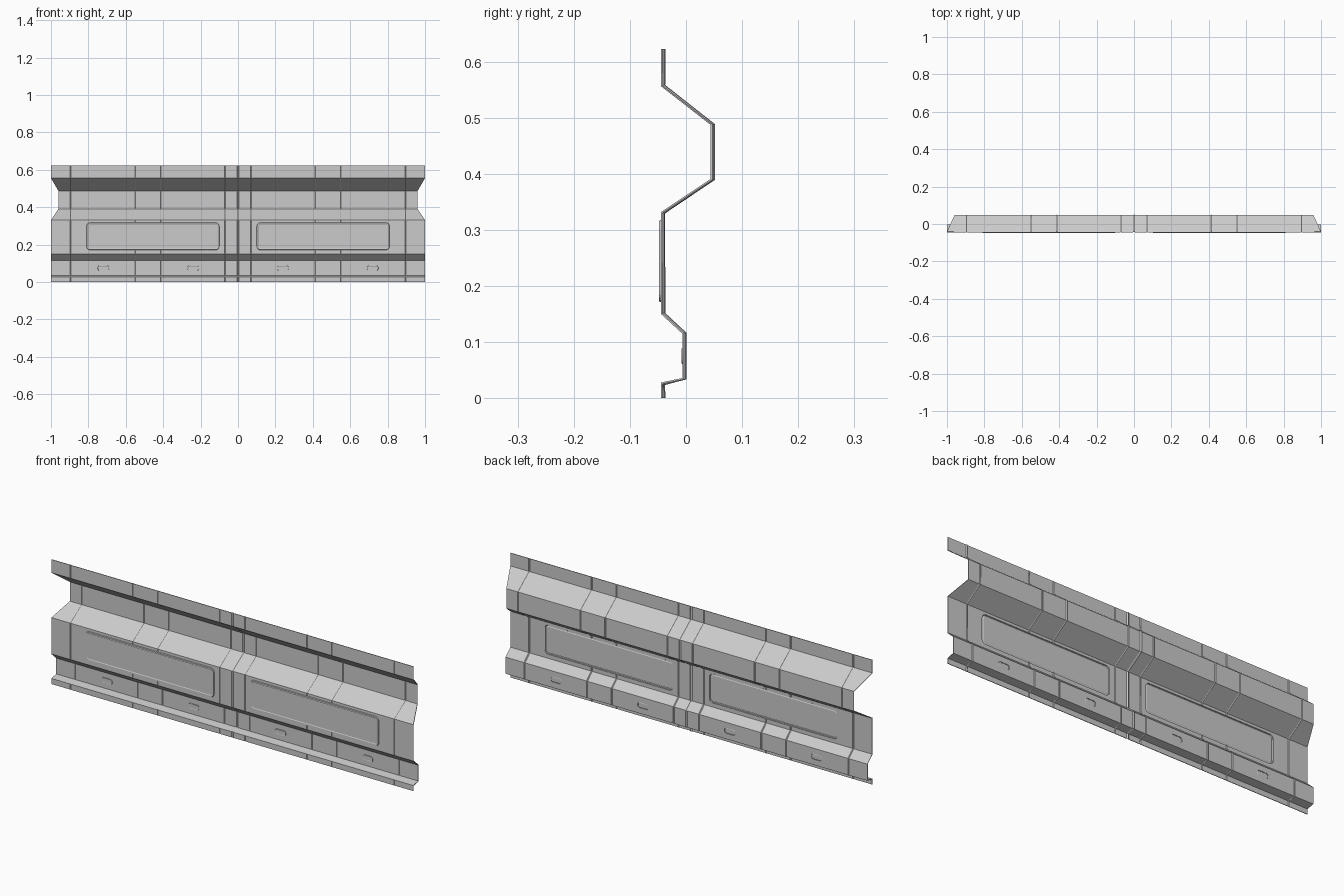
import bpy, math

if "Cube" in bpy.data.objects:
    bpy.data.objects.remove(bpy.data.objects["Cube"])

THICK = 0.003
# Front line of the folded sheet (y, z), bottom to top
PROFILE = [(-.0445, 0), (-.0445, .028), (-.0065, .036), (-.0065, .115), (-.0445, .15),
           (-.0445, .332), (.044, .391), (.044, .487), (-.0445, .556), (-.0445, .622)]


def make(name, verts, faces):
    me = bpy.data.meshes.new(name)
    me.from_pydata(verts, [], faces)
    me.update()
    ob = bpy.data.objects.new(name, me)
    bpy.context.collection.objects.link(ob)
    return ob


def rounded(cx, cz, w, h, r, inset, y):
    """Rounded rectangle ring in the xz plane, anticlockwise from the front."""
    w, h, r = w / 2 - inset, h / 2 - inset, max(r - inset, .001)
    pts = []
    for q, (sx, sz) in enumerate([(1, 1), (-1, 1), (-1, -1), (1, -1)]):
        for k in range(6):
            a = math.radians(90 * q + 18 * k)
            pts.append((cx + sx * (w - r) + r * math.cos(a), y,
                        cz + sz * (h - r) + r * math.sin(a)))
    return pts


def loft(rings, cap_first=False):
    n = len(rings[0])
    verts = [v for ring in rings for v in ring]
    faces = [(i * n + k, i * n + (k + 1) % n, (i + 1) * n + (k + 1) % n, (i + 1) * n + k)
             for i in range(len(rings) - 1) for k in range(n)]
    faces.append(tuple(range((len(rings) - 1) * n, len(rings) * n)))
    if cap_first:
        faces.append(tuple(reversed(range(n))))
    return verts, faces


def apply_mods(ob):
    bpy.context.view_layer.objects.active = ob
    for m in list(ob.modifiers):
        bpy.ops.object.modifier_apply(modifier=m.name)


def thicken(ob, t):
    m = ob.modifiers.new("thickness", 'SOLIDIFY')
    m.thickness, m.offset, m.use_even_offset = t, -1, True


# Folded sheet with shallow pressed seams; the deep fold is cut back at both ends
columns = [(-1, 0), (1, 0)]
for s in (0, .07, .413, .55, .895):
    half, depth = (.005, .004) if s == 0 else (.002, .002)
    for x in {s, -s}:
        columns += [(x - half, 0), (x, depth), (x + half, 0)]
columns.sort()
n = len(PROFILE)
verts = []
for x, depth in columns:
    for y, z in PROFILE:
        end = .96 if y > .02 else 1
        verts.append((max(-end, min(end, x)), y + depth, z))
faces = [(i * n + j, (i + 1) * n + j, (i + 1) * n + j + 1, i * n + j + 1)
         for i in range(len(columns) - 1) for j in range(n - 1)]
sheet = make("folded_sheet", verts, faces)
thicken(sheet, THICK)

# Stamped features: name, centre x, centre z, width, height, radius, sheet y, relief
features = []
for side, s in (("left", -1), ("right", 1)):
    features.append((f"{side}_raised_panel", s * .455, .2445, .71, .147, .02, -.0445, .0035))
    for label, x in (("inner", .24), ("outer", .72)):
        features.append((f"{side}_{label}_slot", s * x, .075, .06, .028, .011, -.0065, .0015))

for name, cx, cz, w, h, r, y0, d in features:
    box = (cx, cz, w, h, r)
    # opening in the sheet
    cutter = make("cutter", *loft([rounded(*box, .0005, y0 + .015),
                                   rounded(*box, .0005, y0 - .01)], True))
    cutter.hide_render = True
    m = sheet.modifiers.new("opening", 'BOOLEAN')
    m.operation, m.object, m.solver = 'DIFFERENCE', cutter, 'EXACT'
    apply_mods(sheet)
    bpy.data.objects.remove(cutter)
    # pressed pan with raised rim
    k = 1 if w > .1 else .4
    pan = make(name, *loft([rounded(*box, 0, y0), rounded(*box, .002 * k, y0 - d),
                            rounded(*box, .008 * k, y0 - d),
                            rounded(*box, .011 * k, y0 - d * .5)]))
    thicken(pan, .002)
    apply_mods(pan)
